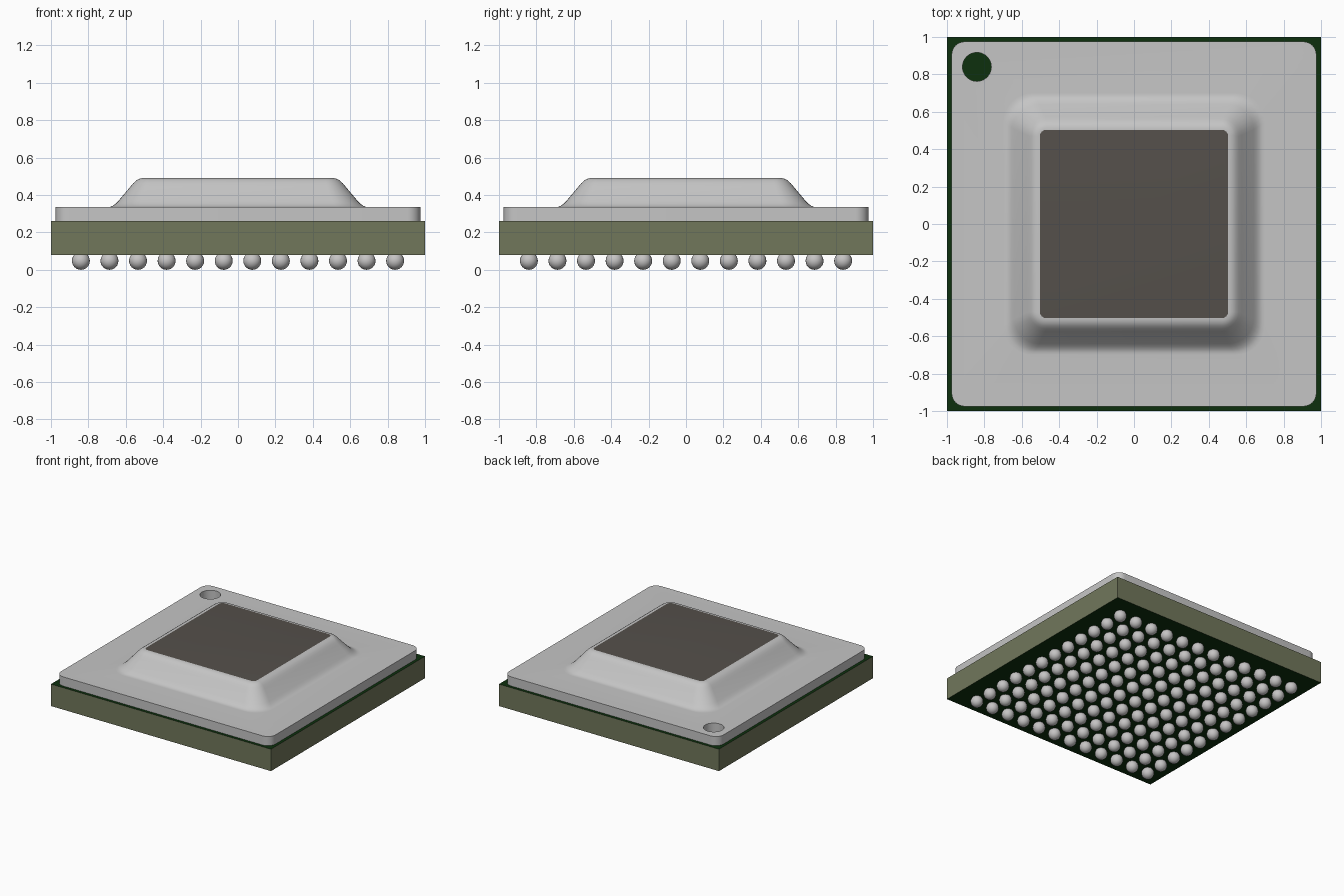
import bpy, bmesh, math
from mathutils import Matrix

if "Cube" in bpy.data.objects:
    bpy.data.objects.remove(bpy.data.objects["Cube"])


def material(name, rgb):
    m = bpy.data.materials.new(name)
    m.diffuse_color = (*rgb, 1)
    m.use_nodes = True
    m.node_tree.nodes["Principled BSDF"].inputs["Base Color"].default_value = m.diffuse_color
    return m


METAL = material("lid_metal", (0.56, 0.56, 0.56))
PLATE = material("dark_top_plate", (0.09, 0.08, 0.07))
GREEN = material("dark_green_mask", (0.004, 0.03, 0.004))
OLIVE = material("olive_board_edge", (0.165, 0.185, 0.105))
SOLDER = material("solder", (0.56, 0.55, 0.55))


def make_object(name, bm, mats, smooth=None):
    bmesh.ops.recalc_face_normals(bm, faces=bm.faces)
    me = bpy.data.meshes.new(name)
    bm.to_mesh(me)
    bm.free()
    for m in mats:
        me.materials.append(m)
    ob = bpy.data.objects.new(name, me)
    bpy.context.collection.objects.link(ob)
    if smooth:
        shade(ob, smooth)
    return ob


def shade(ob, angle):
    bpy.ops.object.select_all(action='DESELECT')
    ob.select_set(True)
    bpy.context.view_layer.objects.active = ob
    bpy.ops.object.shade_smooth_by_angle(angle=math.radians(angle))


def rounded_square(bm, half, r, z, n=8):
    ring = []
    for q in range(4):
        mid = math.radians(45 + 90 * q)
        cx = math.copysign(half - r, math.cos(mid))
        cy = math.copysign(half - r, math.sin(mid))
        for i in range(n + 1):
            a = math.radians(90 * q + 90 * i / n)
            ring.append(bm.verts.new((cx + r * math.cos(a), cy + r * math.sin(a), z)))
    return ring


# Board: green faces above and below, olive cut edges
bm = bmesh.new()
bmesh.ops.create_cube(bm, size=1, matrix=Matrix.Translation((0, 0, 0.17)) @ Matrix.Diagonal((2, 2, 0.18, 1)))
for f in bm.faces:
    f.normal_update()
    f.material_index = 0 if abs(f.normal.z) > 0.5 else 1
make_object("board", bm, [GREEN, OLIVE])

# Lid: flange, then a filleted slope up to the dark top plate (half size, corner radius, z)
profile = [(0.975, 0.07, 0.26), (0.975, 0.07, 0.335), (0.70, 0.155, 0.335),
           (0.685, 0.15, 0.336), (0.67, 0.145, 0.342), (0.655, 0.14, 0.353),
           (0.64, 0.135, 0.368), (0.575, 0.10, 0.445), (0.56, 0.09, 0.463),
           (0.545, 0.075, 0.477), (0.53, 0.06, 0.486), (0.515, 0.045, 0.490),
           (0.503, 0.033, 0.491)]
bm = bmesh.new()
rings = [rounded_square(bm, *p) for p in profile]
for a, b in zip(rings, rings[1:]):
    for i in range(len(a)):
        j = (i + 1) % len(a)
        bm.faces.new((a[i], a[j], b[j], b[i]))
bm.faces.new(rings[0])
bm.faces.new(rings[-1]).material_index = 1
lid = make_object("lid", bm, [METAL, PLATE])

# Pin-one marker hole through the flange
bm = bmesh.new()
bmesh.ops.create_cone(bm, cap_ends=True, segments=40, radius1=0.077, radius2=0.077, depth=0.3,
                      matrix=Matrix.Translation((-0.84, 0.84, 0.3)))
cutter = make_object("marker_hole_cutter", bm, [METAL])
cutter.hide_render = True
mod = lid.modifiers.new("marker_hole", 'BOOLEAN')
mod.operation, mod.solver, mod.object = 'DIFFERENCE', 'EXACT', cutter
bpy.context.view_layer.objects.active = lid
bpy.ops.object.modifier_apply(modifier=mod.name)
bpy.data.objects.remove(cutter)
shade(lid, 30)

# Solder ball grid
bm = bmesh.new()
COUNT, REACH, RADIUS = 12, 0.84, 0.048
for ix in range(COUNT):
    for iy in range(COUNT):
        x, y = (-REACH + 2 * REACH * k / (COUNT - 1) for k in (ix, iy))
        bmesh.ops.create_uvsphere(bm, u_segments=20, v_segments=12, radius=RADIUS,
                                  matrix=Matrix.Translation((x, y, RADIUS)))
make_object("solder_balls", bm, [SOLDER], 60)
